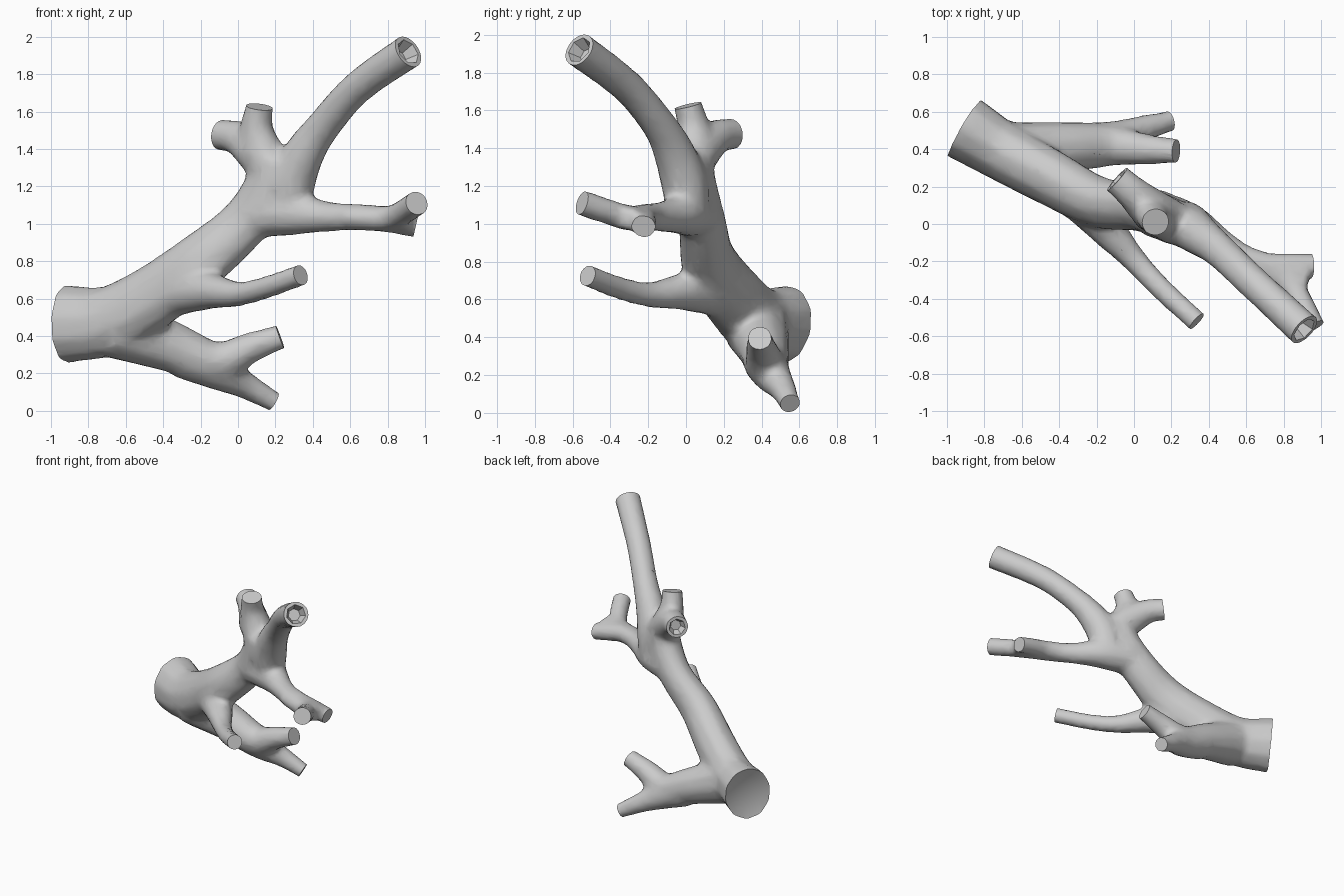
import bpy, bmesh, math
from mathutils import Vector, Matrix

cube = bpy.data.objects.get("Cube")
if cube:
    bpy.data.objects.remove(cube, do_unlink=True)

SIDES = 10
SMOOTH_LOSS = 0.00065   # radius lost to smoothing, added back as loss / radius

grey = bpy.data.materials.new("bark_grey")
grey.use_nodes = True
grey.diffuse_color = (0.6, 0.6, 0.6, 1)
grey.node_tree.nodes["Principled BSDF"].inputs["Base Color"].default_value = (0.6, 0.6, 0.6, 1)


def link(name, bm):
    mesh = bpy.data.meshes.new(name)
    bm.to_mesh(mesh)
    bm.free()
    obj = bpy.data.objects.new(name, mesh)
    bpy.context.collection.objects.link(obj)
    return obj


def spline(points, steps=4):
    """Catmull-Rom through (x, y, z, radius) points."""
    p = [Vector(q) for q in points]
    p = [2 * p[0] - p[1]] + p + [2 * p[-1] - p[-2]]
    out = []
    for a, b, c, d in zip(p, p[1:], p[2:], p[3:]):
        for i in range(steps):
            t = i / steps
            out.append(0.5 * (2 * b + (c - a) * t + (2 * a - 5 * b + 4 * c - d) * t * t
                              + (3 * b - a - 3 * c + d) * t ** 3))
    return out + [p[-2]]


def tube(bm, points, width=1.0):
    """Closed tube along a spline; width scales it sideways."""
    path = spline(points)
    pos = [q.to_3d() for q in path]
    n = len(path)
    tangents = [(pos[min(i + 1, n - 1)] - pos[max(i - 1, 0)]).normalized() for i in range(n)]
    side = tangents[0].cross(Vector((0, 0, 1))).normalized()
    rings = []
    for i, t in enumerate(tangents):
        if i:
            side = tangents[i - 1].rotation_difference(t) @ side
        up = side.cross(t).normalized()
        r = path[i][3] + SMOOTH_LOSS / path[i][3]
        rings.append([bm.verts.new(pos[i] + side * (r * width * math.cos(a)) + up * (r * math.sin(a)))
                      for a in (2 * math.pi * k / SIDES for k in range(SIDES))])
    for a, b in zip(rings, rings[1:]):
        for k in range(SIDES):
            j = (k + 1) % SIDES
            bm.faces.new((a[k], a[j], b[j], b[k]))
    bm.faces.new(rings[0][::-1])
    bm.faces.new(rings[-1])


def extend(points, amount=0.09):
    """Lengthen a path past its sawn end."""
    a, b = Vector(points[-2][:3]), Vector(points[-1][:3])
    e = b + (b - a).normalized() * amount
    return points + [(*e, points[-1][3])]


# Limbs as centre lines with radii, each ending at a sawn tip
trunk = [(0.2, 0.01, 1.36, .13), (0.17, 0.03, 1.2, .145), (0.03, 0.085, 1.0, .14),
         (-0.2, 0.12, 0.8, .16), (-0.45, 0.25, 0.61, .178), (-0.7, 0.385, 0.48, .188),
         (-0.91, 0.515, 0.465, .212)]
limbs = {
    "tall_branch": [(0.27, 0.01, 1.08, .11), (0.29, -0.01, 1.22, .122), (0.35, -0.06, 1.37, .108),
                    (0.455, -0.14, 1.52, .088), (0.64, -0.315, 1.73, .084), (0.91, -0.565, 1.92, .09)],
    "upper_stub": [(0.16, 0.04, 1.32, .12), (0.1, 0.04, 1.5, .085), (0.115, 0.01, 1.625, .068)],
    "rear_stub": [(0.11, 0.06, 1.38, .12), (0.0, 0.16, 1.46, .088), (-0.09, 0.24, 1.475, .078)],
    "side_branch": [(0.1, 0.06, 1.06, .13), (0.3, -0.01, 1.055, .115), (0.45, -0.1, 1.04, .08),
                    (0.62, -0.21, 1.035, .065), (0.8, -0.3, 1.03, .06), (0.88, -0.4, 1.06, .06),
                    (0.955, -0.55, 1.11, .06)],
    "side_fork": [(0.5, -0.14, 1.04, .06), (0.7, -0.22, 1.035, .06), (0.84, -0.22, 1.01, .055),
                  (0.95, -0.22, 0.985, .05)],
    "front_branch": [(-0.34, 0.17, 0.62, .11), (-0.16, -0.01, 0.64, .095), (0.0, -0.19, 0.625, .06),
                     (0.15, -0.35, 0.66, .05), (0.335, -0.52, 0.725, .048)],
    "low_branch": [(-0.65, 0.37, 0.45, .175), (-0.35, 0.41, 0.34, .135), (-0.12, 0.42, 0.26, .108),
                   (0.06, 0.4, 0.335, .078), (0.225, 0.39, 0.395, .058)],
    "low_fork": [(-0.3, 0.42, 0.29, .115), (-0.1, 0.45, 0.21, .1), (0.05, 0.51, 0.13, .065),
                 (0.19, 0.55, 0.05, .045)],
}
# Flat bridge filling the side fork
side_web = [(0.6, -0.2, 1.035, .055), (0.78, -0.27, 1.03, .055), (0.925, -0.325, 1.03, .052)]

bm = bmesh.new()
tube(bm, extend(trunk), 0.84)
tube(bm, side_web, 1.3)
for path in limbs.values():
    tube(bm, extend(path))
bmesh.ops.recalc_face_normals(bm, faces=bm.faces)
branch = link("tree_branch", bm)

# Fuse limbs into one blended surface
m = branch.modifiers.new("fuse", 'REMESH')
m.mode, m.voxel_size = 'VOXEL', 0.02
m = branch.modifiers.new("blend", 'SMOOTH')
m.factor, m.iterations = 0.5, 14
m = branch.modifiers.new("simplify", 'DECIMATE')
m.ratio = 0.25

cutters = []


def cut(bm, name, points):
    """Subtract a shape, modelled along +z, placed at the end of a limb."""
    a, b = Vector(points[-2][:3]), Vector(points[-1][:3])
    rot = (b - a).to_track_quat('Z', 'Y').to_matrix().to_4x4()
    bm.transform(Matrix.Translation(b) @ rot)
    cutter = link(name, bm)
    cutter.hide_render = True
    cutters.append(cutter)
    mod = branch.modifiers.new(name, 'BOOLEAN')
    mod.operation, mod.solver, mod.object = 'DIFFERENCE', 'EXACT', cutter


# Flat sawn ends
for name, path in limbs.items():
    r = path[-1][3]
    bm = bmesh.new()
    bmesh.ops.create_cube(bm, size=1, matrix=Matrix.Translation((0, 0, 0.15))
                          @ Matrix.Diagonal((4 * r, 4 * r, 0.3, 1)))
    cut(bm, name + "_saw", path)

# Dished base of the trunk
bm = bmesh.new()
bmesh.ops.create_uvsphere(bm, u_segments=32, v_segments=32, radius=0.68,
                          matrix=Matrix.Translation((0, 0, 0.65)))
cut(bm, "trunk_dish", trunk)

# Hollow ends
for name, path, depth in (("tall_branch", limbs["tall_branch"], 0.07),
                          ("rear_stub", limbs["rear_stub"], 0.05)):
    r = path[-1][3]
    bm = bmesh.new()
    bmesh.ops.create_cone(bm, cap_ends=True, segments=7, radius1=r * 0.5, radius2=r * 0.85,
                          depth=depth + 0.01, matrix=Matrix.Translation((0, 0, 0.005 - depth / 2)))
    cut(bm, name + "_hollow", path)

# Bake the result and discard the cutters
deps = bpy.context.evaluated_depsgraph_get()
baked = bpy.data.meshes.new_from_object(branch.evaluated_get(deps))
branch.modifiers.clear()
branch.data = baked
for c in cutters:
    bpy.data.objects.remove(c, do_unlink=True)
baked.materials.clear()
baked.materials.append(grey)
for poly in baked.polygons:
    poly.material_index = 0

bpy.ops.object.select_all(action='DESELECT')
branch.select_set(True)
bpy.context.view_layer.objects.active = branch
bpy.ops.object.shade_smooth_by_angle(angle=math.radians(35))
